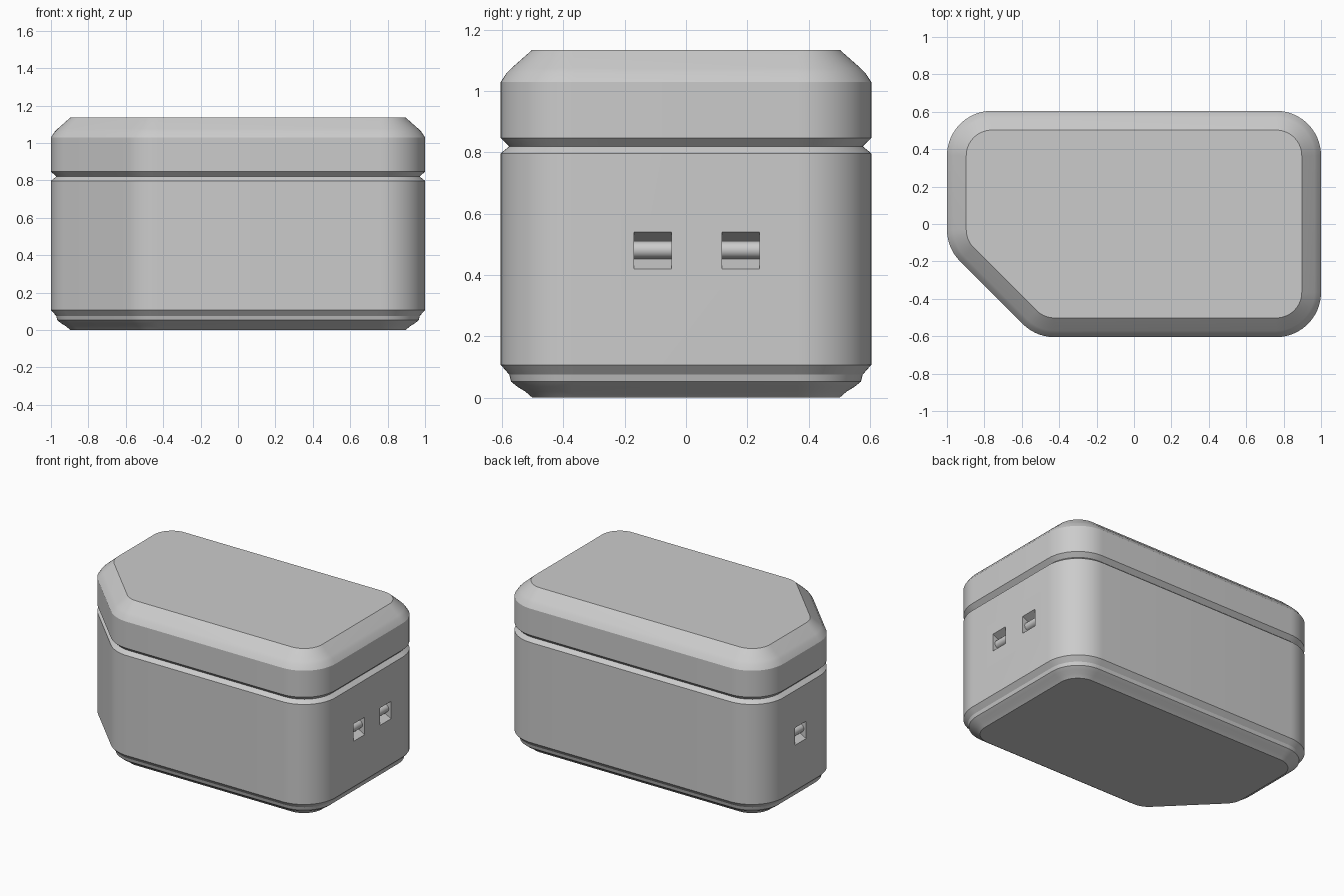
import bpy, bmesh, math
from mathutils import Vector

if "Cube" in bpy.data.objects:
    bpy.data.objects.remove(bpy.data.objects["Cube"])

R = 0.24
# Corner arc centres (straight-edge box with one clipped corner) and arc start/end angles
ARCS = [((0.76, -0.365), -90, 0), ((0.76, 0.365), 0, 90), ((-0.76, 0.365), 90, 180),
        ((-0.76, -0.03), 180, 225), ((-0.425, -0.365), 225, 270)]


def outline(inset):
    pts = []
    for (cx, cy), a0, a1 in ARCS:
        n = (a1 - a0) // 6
        for i in range(n + 1):
            a = math.radians(a0 + (a1 - a0) * i / n)
            pts.append((cx + (R - inset) * math.cos(a), cy + (R - inset) * math.sin(a)))
    return pts


def finish(name, bm):
    bmesh.ops.recalc_face_normals(bm, faces=bm.faces)
    me = bpy.data.meshes.new(name)
    bm.to_mesh(me)
    bm.free()
    ob = bpy.data.objects.new(name, me)
    bpy.context.collection.objects.link(ob)
    return ob


def shell(name, profile):
    """Stack inset outlines given as (inset, z) and cap both ends."""
    bm = bmesh.new()
    rings = [[bm.verts.new((x, y, z)) for x, y in outline(d)] for d, z in profile]
    n = len(rings[0])
    for a, b in zip(rings, rings[1:]):
        for i in range(n):
            j = (i + 1) % n
            bm.faces.new((a[i], a[j], b[j], b[i]))
    bm.faces.new(rings[0][::-1])
    bm.faces.new(rings[-1])
    return finish(name, bm)


def prism(name, profile, y0, y1):
    """Extrude an (x, z) profile along y."""
    bm = bmesh.new()
    f = bm.faces.new([bm.verts.new((x, y0, z)) for x, z in profile])
    ext = bmesh.ops.extrude_face_region(bm, geom=[f])
    bmesh.ops.translate(bm, vec=Vector((0, y1 - y0, 0)),
                        verts=[v for v in ext["geom"] if isinstance(v, bmesh.types.BMVert)])
    return finish(name, bm)


def smooth(ob, deg=14):
    bpy.ops.object.select_all(action='DESELECT')
    ob.select_set(True)
    bpy.context.view_layer.objects.active = ob
    bpy.ops.object.shade_smooth_by_angle(angle=math.radians(deg))


# Lower body and lid, meeting in a V groove
body = shell("case_body", [(0.103, 0), (0.08, 0.02), (0.055, 0.035), (0.034, 0.052), (0.028, 0.075),
                           (0, 0.107), (0, 0.797), (0.028, 0.82)])
lid = shell("case_lid", [(0.028, 0.82), (0, 0.847), (0, 1.03), (0.02, 1.06),
                         (0.035, 1.075), (0.103, 1.135)])

# Hinge slots: tapered recess with a round pin across it
bars = []
for side, yc in ((1, -0.108), (1, 0.179), (-1, 0.179)):
    prof = [(1.03, 0.54), (1.0, 0.54), (0.94, 0.512), (0.94, 0.452), (1.0, 0.42), (1.03, 0.42)]
    cut = prism("slot_cutter", [(side * x, z) for x, z in prof], yc - 0.061, yc + 0.061)
    cut.hide_render = True
    mod = body.modifiers.new("slot", 'BOOLEAN')
    mod.operation, mod.solver, mod.object = 'DIFFERENCE', 'EXACT', cut
    bpy.context.view_layer.objects.active = body
    bpy.ops.object.modifier_apply(modifier=mod.name)
    bpy.data.objects.remove(cut)
    circle = [(side * 0.955 + 0.028 * math.cos(math.tau * i / 20),
               0.482 + 0.028 * math.sin(math.tau * i / 20)) for i in range(20)]
    bars.append(prism("slot_pin", circle, yc - 0.061, yc + 0.061))

for ob in (body, lid):
    smooth(ob)
for ob in bars:
    smooth(ob, 30)
